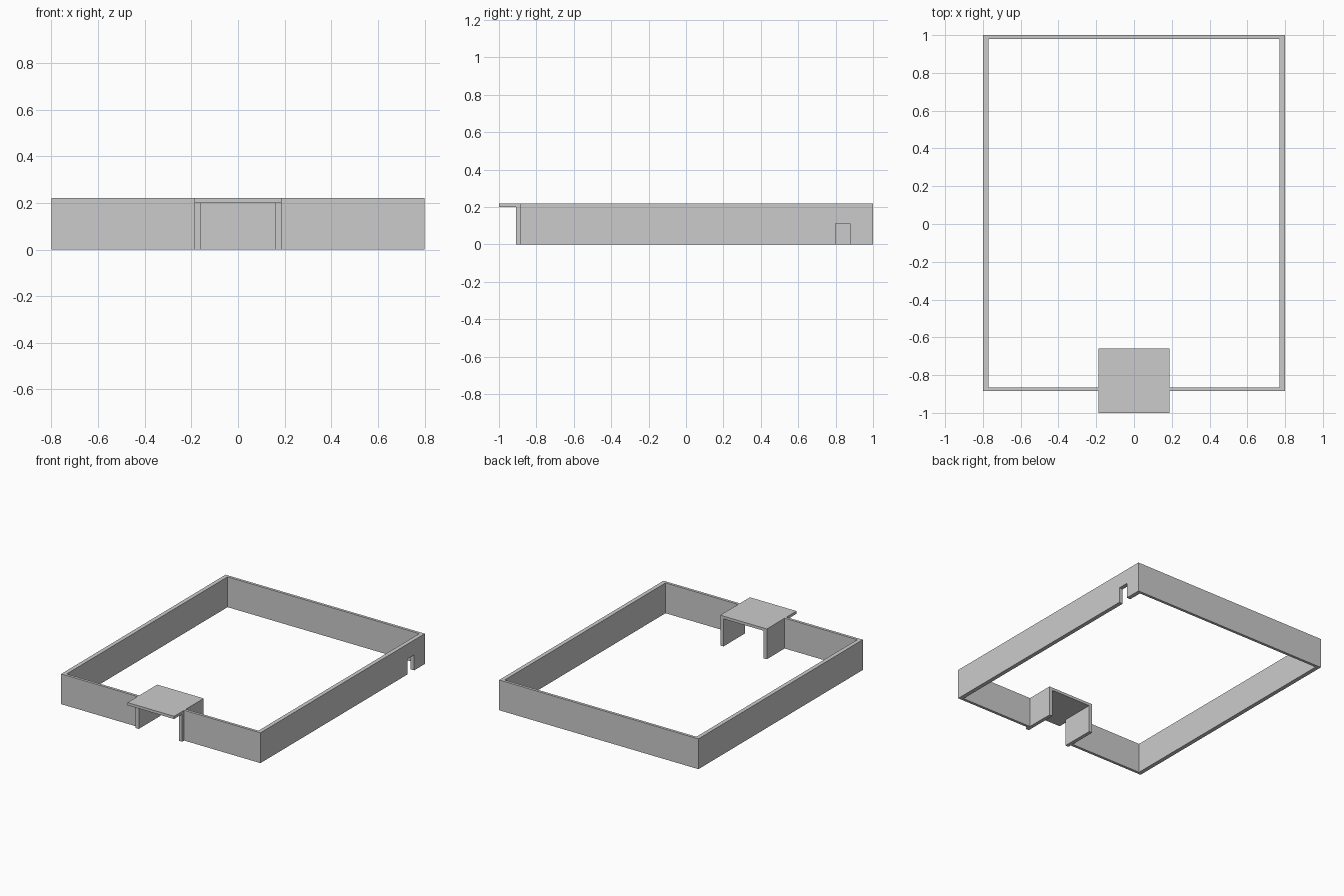
import bpy, bmesh

if "Cube" in bpy.data.objects:
    bpy.data.objects.remove(bpy.data.objects["Cube"])

H = 0.22            # wall height
X, YF, YB = 0.80, -0.885, 1.0   # outer extents of the enclosure
SIDE, END = 0.03, 0.02          # wall thicknesses
PORCH, POST = 0.187, 0.026      # porch half width and its wall thickness
PORCH_BACK = -0.66


def prism(name, profile, axis, lo, hi):
    """Extrude a 2D profile along axis 0 (x) or 2 (z) from lo to hi."""
    bm = bmesh.new()
    place = (lambda a, b: (lo, a, b)) if axis == 0 else (lambda a, b: (a, b, lo))
    face = bm.faces.new([bm.verts.new(place(a, b)) for a, b in profile])
    ext = bmesh.ops.extrude_face_region(bm, geom=[face])
    moved = [g for g in ext["geom"] if isinstance(g, bmesh.types.BMVert)]
    shift = (hi - lo, 0, 0) if axis == 0 else (0, 0, hi - lo)
    bmesh.ops.translate(bm, vec=shift, verts=moved)
    bmesh.ops.recalc_face_normals(bm, faces=bm.faces)
    mesh = bpy.data.meshes.new(name)
    bm.to_mesh(mesh)
    bm.free()
    obj = bpy.data.objects.new(name, mesh)
    bpy.context.collection.objects.link(obj)
    return obj


def box(name, x0, x1, y0, y1, z0=0.0, z1=H):
    return prism(name, [(x0, y0), (x1, y0), (x1, y1), (x0, y1)], 2, z0, z1)


# Back wall and plain left wall
box("back_wall", -X + SIDE, X - SIDE, YB - END, YB)
box("left_wall", -X, -X + SIDE, YF, YB)

# Right wall with a small doorway near the back
door = [(0.80, 0), (0.80, 0.112), (0.878, 0.112), (0.878, 0)]
prism("right_wall", [(YF, 0)] + door + [(YB, 0), (YB, H), (YF, H)], 0, X - SIDE, X)

# Front wall halves and porch side walls, leaving the entrance open
for side, s in (("left", -1), ("right", 1)):
    a, b = sorted((s * PORCH, s * (X - SIDE)))
    box(f"front_wall_{side}", a, b, YF, YF + END)
    a, b = sorted((s * PORCH, s * (PORCH - POST)))
    box(f"porch_wall_{side}", a, b, -0.908, PORCH_BACK, 0, 0.20)

# Flat porch roof overhanging the front
box("porch_roof", -PORCH, PORCH, -1.0, PORCH_BACK, 0.20, H)
